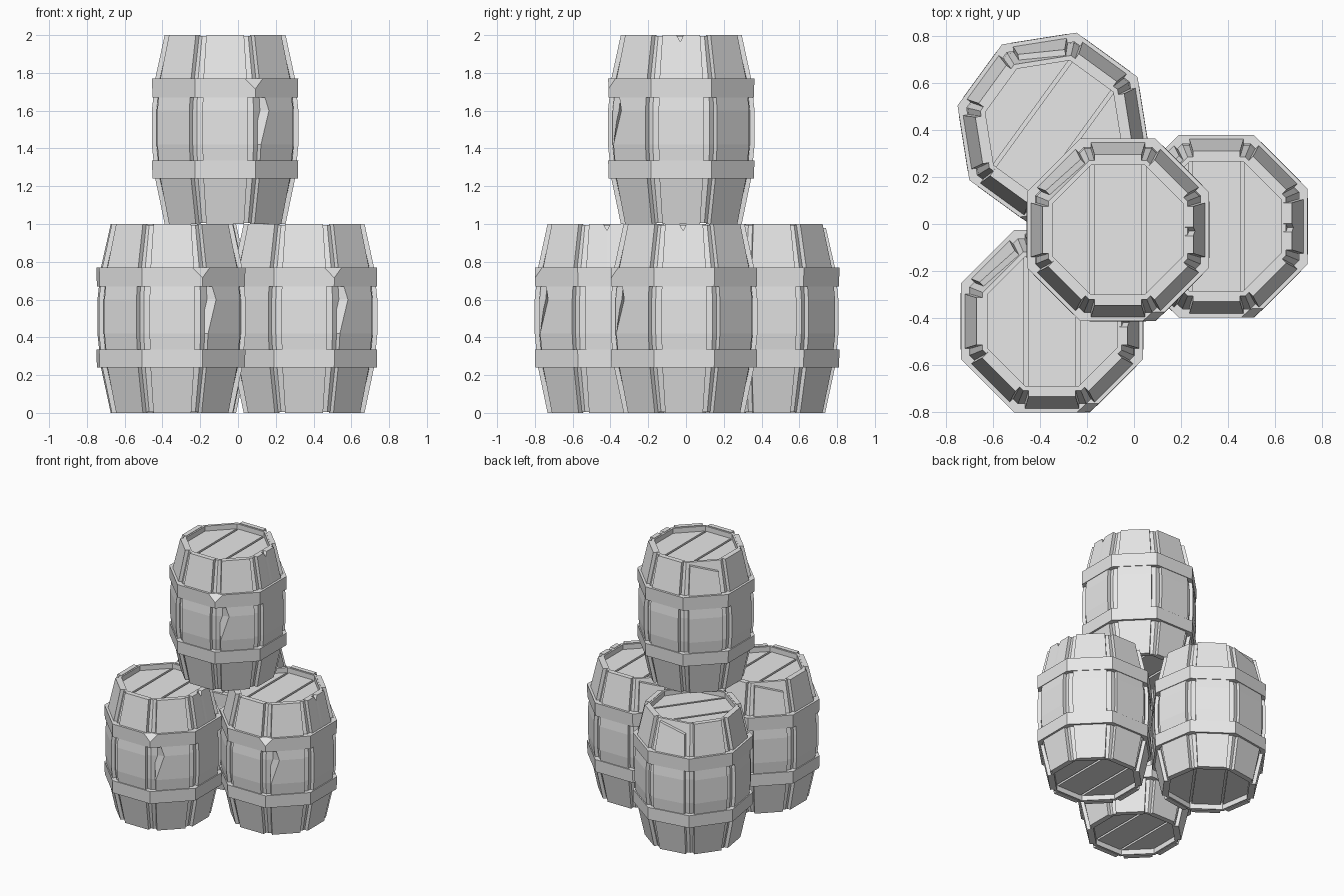
import bpy, bmesh, math
from mathutils import Matrix, Vector

if "Cube" in bpy.data.objects:
    bpy.data.objects.remove(bpy.data.objects["Cube"], do_unlink=True)

grey = bpy.data.materials.new("plain grey")
grey.use_nodes = True
grey.diffuse_color = (0.8, 0.8, 0.8, 1)
grey.node_tree.nodes["Principled BSDF"].inputs["Base Color"].default_value = (0.8, 0.8, 0.8, 1)

STEP = math.pi / 4
# Outer stave profile: (distance of the flat from the axis, height, half width)
PROFILE = [(0.32, 0, 0.10), (0.37, 0.24, 0.115), (0.388, 0.42, 0.12),
           (0.388, 0.60, 0.12), (0.37, 0.77, 0.115), (0.32, 1, 0.10)]
DEPTH = 0.035


def mesh_from(bm, name):
    bmesh.ops.recalc_face_normals(bm, faces=bm.faces)
    mesh = bpy.data.meshes.new(name)
    bm.to_mesh(mesh)
    bm.free()
    mesh.materials.append(grey)
    return mesh


def octagon(bm, apothem, z):
    r = apothem / math.cos(STEP / 2)
    return [bm.verts.new((r * math.cos((i + 0.5) * STEP), r * math.sin((i + 0.5) * STEP), z))
            for i in range(8)]


def bridge(bm, a, b, closed=True):
    n = len(a)
    for i in range(n if closed else n - 1):
        j = (i + 1) % n
        bm.faces.new((a[i], a[j], b[j], b[i]))


def make_core():
    # Recessed inner shell that forms the floor of the gaps
    bm = bmesh.new()
    outer = [(r - 0.025, min(max(z, 0.004), 0.996)) for r, z, w in PROFILE]
    rings = [octagon(bm, r, z) for r, z in [(0.275, 0.06), (0.275, 0.004)] + outer
             + [(0.275, 0.996), (0.275, 0.94)]]
    for a, b in zip(rings, rings[1:]):
        bridge(bm, a, b)
    bm.faces.new(rings[0])
    bm.faces.new(rings[-1])
    return mesh_from(bm, "core")


def add_stave(bm, index):
    # Columns across the stave: (position, amount broken off the top)
    columns = [(-1, 0), (1, 0)]
    if index == 0:
        columns = [(-1, 0), (-0.25, 0), (-0.05, 0.035), (0.12, 0), (1, 0)]
    elif index == 3:
        columns = [(-1, 0.02), (1, 0.075)]
    turn = Matrix.Rotation(index * STEP, 3, 'Z')
    section = PROFILE + [(r - DEPTH, z, w) for r, z, w in reversed(PROFILE)]
    loops = []
    for t, drop in columns:
        loop = []
        for k, (r, z, w) in enumerate(section):
            side = t
            if index == 7 and t == -1 and k == 3:
                side = -0.5                       # splintered edge
            lower = drop if z == 1 else 0
            loop.append(bm.verts.new(turn @ Vector((r + lower * 0.2, side * w, z - lower))))
        loops.append(loop)
    for a, b in zip(loops, loops[1:]):
        bridge(bm, a, b)
    # End faces in strips, so the bent side stays clean
    for loop in (loops[0], loops[-1]):
        n = len(loop)
        for k in range(n // 2 - 1):
            bm.faces.new((loop[k], loop[k + 1], loop[n - 2 - k], loop[n - 1 - k]))


def make_staves():
    bm = bmesh.new()
    for i in range(8):
        add_stave(bm, i)
    return mesh_from(bm, "staves")


def make_hoop(z0, z1, chipped):
    bm = bmesh.new()
    rings = [octagon(bm, r, z) for r, z in [(0.35, z0), (0.385, z0), (0.387, z1), (0.35, z1)]]
    for a, b in zip(rings, rings[1:] + rings[:1]):
        bridge(bm, a, b)
    if chipped:
        bmesh.ops.bevel(bm, geom=[rings[2][6]], offset=0.055, segments=1,
                        profile=0.5, affect='VERTICES')
    return mesh_from(bm, "hoop")


def make_lid(z0, z1):
    # Three planks cut from an octagonal board
    bm = bmesh.new()
    for x0, x1 in [(-0.3, -0.118), (-0.102, 0.102), (0.118, 0.3)]:
        part = bmesh.new()
        a, b = octagon(part, 0.28, z0), octagon(part, 0.28, z1)
        bridge(part, a, b)
        part.faces.new(a)
        part.faces.new(b)
        for x, sign in ((x0, -1), (x1, 1)):
            if abs(x) < 0.28:
                cut = bmesh.ops.bisect_plane(
                    part, geom=part.verts[:] + part.edges[:] + part.faces[:],
                    plane_co=(x, 0, 0), plane_no=(sign, 0, 0), clear_outer=True)
                edges = [e for e in cut["geom_cut"] if isinstance(e, bmesh.types.BMEdge)]
                bmesh.ops.contextual_create(part, geom=edges)
        temp = bpy.data.meshes.new("plank")
        part.to_mesh(temp)
        part.free()
        bm.from_mesh(temp)
        bpy.data.meshes.remove(temp)
    return mesh_from(bm, "lid")


PARTS = {
    "core": make_core(),
    "staves": make_staves(),
    "lower_hoop": make_hoop(0.24, 0.335, False),
    "upper_hoop": make_hoop(0.67, 0.77, True),
    "top_lid": make_lid(0.93, 0.958),
    "bottom_lid": make_lid(0.042, 0.07),
}

# Three barrels on the ground and one on top
BARRELS = {
    "front_barrel": (-0.348, -0.413, 0, 0),
    "side_barrel": (0.35, -0.01, 0, 0),
    "back_barrel": (-0.342, 0.405, 0, -36),
    "top_barrel": (-0.068, -0.025, 1, 0),
}
for barrel, (x, y, z, angle) in BARRELS.items():
    for part, mesh in PARTS.items():
        ob = bpy.data.objects.new(barrel + "_" + part, mesh)
        ob.location = (x, y, z)
        ob.rotation_euler.z = math.radians(angle)
        bpy.context.collection.objects.link(ob)
